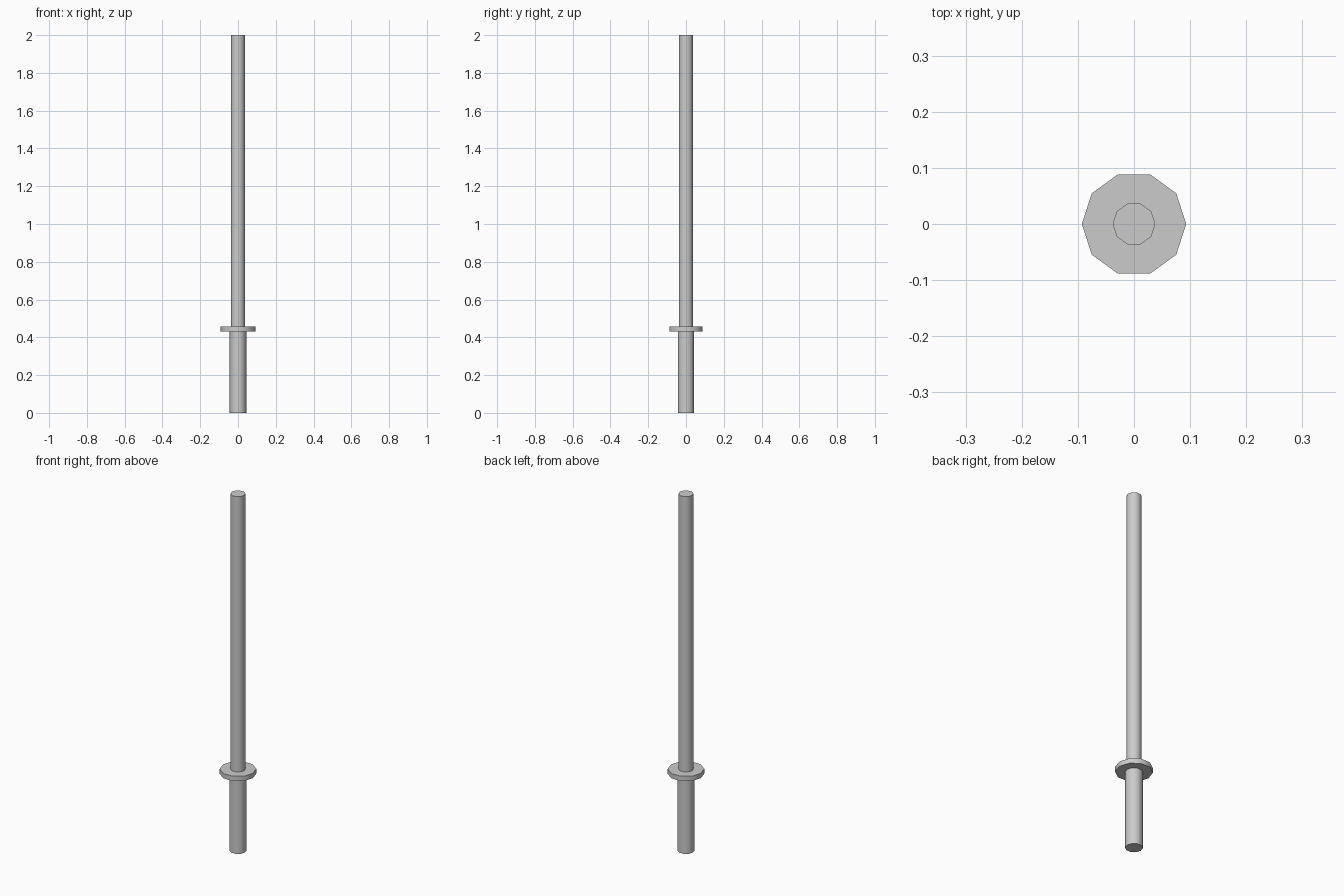
import bpy
import math

if "Cube" in bpy.data.objects:
    bpy.data.objects.remove(bpy.data.objects["Cube"])


def rod(name, radius, z0, z1):
    """Ten-sided upright cylinder with a corner on the x axis."""
    bpy.ops.mesh.primitive_cylinder_add(
        vertices=10, radius=radius, depth=z1 - z0,
        location=(0, 0, (z0 + z1) / 2), rotation=(0, 0, math.pi / 2))
    obj = bpy.context.object
    obj.name = name
    bpy.ops.object.transform_apply(location=False, rotation=True, scale=False)
    bpy.ops.object.shade_smooth_by_angle(angle=math.radians(40))
    return obj


# Grip, round guard and long shaft, stacked end to end
rod("handle", 0.044, 0.0, 0.43)
rod("guard", 0.093, 0.43, 0.457)
rod("shaft", 0.038, 0.457, 2.0)
